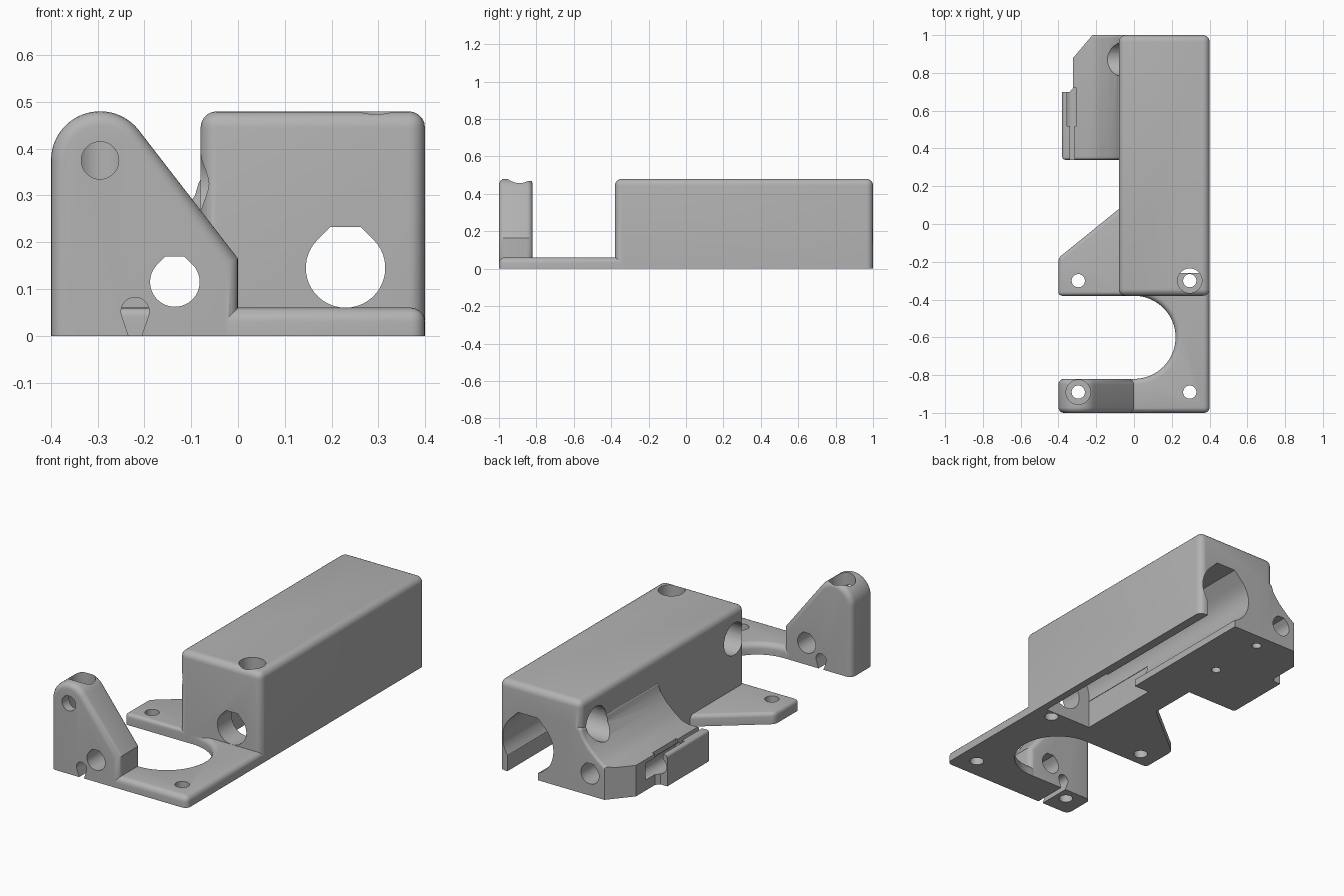
import bpy, bmesh, math
from mathutils import Vector

old = bpy.data.objects.get("Cube")
if old:
    bpy.data.objects.remove(old, do_unlink=True)

grey = bpy.data.materials.new("mid_grey")
grey.use_nodes = True
colour = (0.45, 0.45, 0.45, 1)
grey.diffuse_color = colour
grey.node_tree.nodes["Principled BSDF"].inputs["Base Color"].default_value = colour


def arc(cx, cy, r, a0, a1, n=32):
    steps = [math.radians(a0 + (a1 - a0) * i / n) for i in range(n + 1)]
    return [(cx + r * math.cos(a), cy + r * math.sin(a)) for a in steps]


def circle(cx, cy, r):
    return arc(cx, cy, r, 0, 360, 40)[:-1]


def flat_top_hole(cx, cy, r):
    """Round hole with 45 degree shoulders and a flat roof."""
    roof, half = cy + 1.03 * r, 0.384 * r
    return arc(cx, cy, r, 135, 405) + [(cx + half, roof), (cx - half, roof)]


def rect(x0, y0, x1, y1):
    return [(x0, y0), (x1, y0), (x1, y1), (x0, y1)]


def prism(name, outline, axis, lo, hi, bevel=0):
    """Extrude an outline along an axis, rounding its sharp edges above the floor."""
    place = {"x": lambda u, v, w: (w, u, v),
             "y": lambda u, v, w: (u, w, v),
             "z": lambda u, v, w: (u, v, w)}[axis]
    bm = bmesh.new()
    face = bm.faces.new([bm.verts.new(place(u, v, lo)) for u, v in outline])
    new = bmesh.ops.extrude_face_region(bm, geom=[face])["geom"]
    verts = [g for g in new if isinstance(g, bmesh.types.BMVert)]
    bmesh.ops.translate(bm, verts=verts, vec=Vector(place(0, 0, hi - lo)))
    bmesh.ops.recalc_face_normals(bm, faces=bm.faces[:])
    if bevel:
        edges = [e for e in bm.edges
                 if e.calc_face_angle(0) > math.radians(40)
                 and max(v.co.z for v in e.verts) > 0.001]
        bmesh.ops.bevel(bm, geom=edges, offset=bevel, segments=5,
                        profile=0.5, affect="EDGES", clamp_overlap=True)
    mesh = bpy.data.meshes.new(name)
    bm.to_mesh(mesh)
    bm.free()
    mesh.materials.append(grey)
    obj = bpy.data.objects.new(name, mesh)
    bpy.context.collection.objects.link(obj)
    return obj


def combine(body, tool, operation):
    mod = body.modifiers.new(tool.name, "BOOLEAN")
    mod.operation = operation
    mod.solver = "EXACT"
    mod.object = tool
    bpy.context.view_layer.objects.active = body
    bpy.ops.object.modifier_apply(modifier=mod.name)
    bpy.data.objects.remove(tool, do_unlink=True)


def cut(name, outline, axis, lo, hi):
    combine(body, prism(name, outline, axis, lo, hi), "DIFFERENCE")


# Main housing
body = prism("bracket_body", rect(-0.08, -0.38, 0.4, 1), "z", 0, 0.48, 0.035)

# Base plate with its rounded bay
plate = [(-0.05, -1), (0.4, -1), (0.4, -0.3), (-0.05, -0.3), (-0.05, -0.38)]
plate += arc(0, -0.6, 0.22, 90, -90) + [(-0.05, -0.82)]

# Upright arm with a round head and sloping side
arm = [(-0.4, 0), (0, 0), (0, 0.165)] + arc(-0.295, 0.375, 0.105, 37, 180)

# Side tab and the low screw housing on the flank
tab = [(-0.4, -0.38), (0.05, -0.38), (0.05, 0.185), (-0.4, -0.18)]
flank = [(0.02, 0), (0.02, 0.36), (-0.08, 0.34), (-0.092, 0.3), (-0.13, 0.25),
         (-0.18, 0.205), (-0.22, 0.175), (-0.26, 0.165), (-0.38, 0.165), (-0.38, 0)]

for part in (prism("base_plate", plate, "z", 0, 0.06, 0.03),
             prism("front_arm", arm, "y", -1, -0.82, 0.03),
             prism("side_tab", tab, "z", 0, 0.06, 0.02),
             prism("flank_housing", flank, "y", 0.34, 1, 0.015)):
    combine(body, part, "UNION")

# Stepped plan of the flank housing at the back
step = [(-0.5, 0.7), (-0.34, 0.7), (-0.322, 0.72), (-0.322, 0.88),
        (-0.22, 1), (-0.22, 1.1), (-0.5, 1.1)]
cut("flank_step", step, "z", -0.1, 0.6)

# Rod hole, bearing bore and the openings under it
cut("rod_hole", flat_top_hole(0.23, 0.145, 0.085), "y", -0.6, 0)
cut("bearing_bore", flat_top_hole(0.23, 0.175, 0.15), "y", -0.26, 1.1)
cut("wide_opening", rect(0.08, -0.26, 0.36, 0.21), "z", -0.1, 0.15)
cut("long_opening", rect(0.17, 0.2, 0.35, 1.1), "z", -0.1, 0.15)

# Long screw bore through arm and flank
for lo, hi in ((-1.1, -0.7), (0.3, 1.1)):
    cut("screw_bore", flat_top_hole(-0.135, 0.115, 0.053), "y", lo, hi)

# Blind cross holes in the housing side
for y in (-0.29, 0.87):
    cut("cross_hole", circle(y, 0.325, 0.085), "x", -0.3, 0.06)

# Corner screw holes, two with deep head recesses
for x in (-0.295, 0.295):
    for y in (-0.89, -0.3):
        cut("corner_hole", circle(x, y, 0.035), "z", -0.1, 0.6)
cut("arm_recess", circle(-0.295, -0.89, 0.065), "z", 0.2, 0.6)
cut("housing_recess", circle(0.295, -0.3, 0.065), "z", 0.26, 0.6)

# Arm dimple and keyhole groove
cut("arm_dimple", circle(-0.295, 0.375, 0.04), "y", -1.1, -0.9)
keyhole = arc(-0.22, 0.052, 0.03, -20, 200) + [(-0.234, 0), (-0.234, -0.05),
                                              (-0.206, -0.05), (-0.206, 0)]
cut("arm_keyhole", keyhole, "y", -1.1, -0.7)

# Clamp slot, pocket and hole in the flank housing
cut("clamp_slot", rect(-0.34, 0.3, -0.315, 0.6), "z", 0.06, 0.3)
cut("clamp_pocket", rect(-0.355, 0.52, -0.305, 0.72), "z", 0.11, 0.3)
cut("clamp_hole", circle(-0.33, 0.1, 0.045), "y", 0.5, 0.8)

# Small pilot holes underneath
for y in (0.6, 0.92):
    cut("pilot_hole", circle(-0.04, y, 0.024), "z", -0.1, 0.08)

bpy.ops.object.select_all(action="DESELECT")
body.select_set(True)
bpy.context.view_layer.objects.active = body
bpy.ops.object.shade_smooth_by_angle(angle=math.radians(30))
